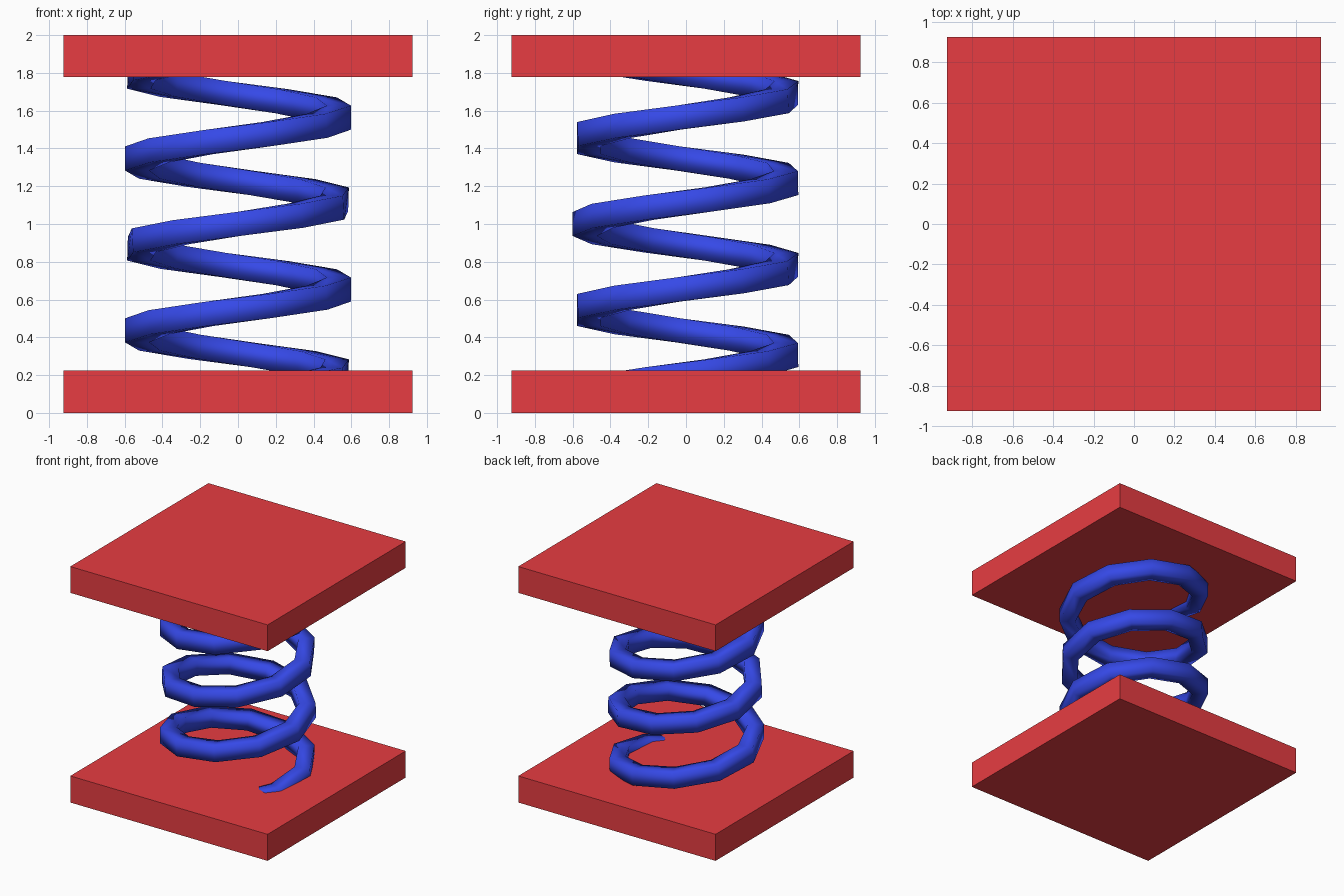
import bpy, bmesh
from math import sin, cos, pi, atan2
from mathutils import Vector

if "Cube" in bpy.data.objects:
    bpy.data.objects.remove(bpy.data.objects["Cube"])


def material(name, color):
    m = bpy.data.materials.new(name)
    m.diffuse_color = color
    m.use_nodes = True
    m.node_tree.nodes["Principled BSDF"].inputs["Base Color"].default_value = m.diffuse_color
    return m


red = material("plate_red", (0.8, 0.046, 0.054, 1))
blue = material("spring_blue", (0.036, 0.066, 0.8, 1))


def plate(name, z0, z1, half=0.925):
    bpy.ops.mesh.primitive_cube_add(size=1, location=(0, 0, (z0 + z1) / 2))
    ob = bpy.context.object
    ob.name = name
    ob.scale = (2 * half, 2 * half, z1 - z0)
    bpy.ops.object.transform_apply(location=False, rotation=False, scale=True)
    ob.data.materials.append(red)


# Flat square plates
plate("bottom_plate", 0, 0.225)
plate("top_plate", 1.777, 2)

# Coil: four-sided section swept along a low-poly helix, ends sunk in the plates
TURNS, STEPS = 4, 42
RADIUS, HALF, PITCH = 0.536, 0.064, 0.455
slope = atan2(PITCH, 2 * pi * RADIUS)
section = [(1, -1), (1, 1), (-1, 1), (-1, -1)]

bm = bmesh.new()
rings = []
for i in range(STEPS + 1):
    a = -pi / 2 + 2 * pi * TURNS * i / STEPS
    out = Vector((cos(a), sin(a), 0))
    side = Vector((-sin(a), cos(a), 0))
    up = Vector((0, 0, cos(slope))) - side * sin(slope)
    centre = out * RADIUS + Vector((0, 0, 1 + PITCH * TURNS * (i / STEPS - 0.5)))
    rings.append([bm.verts.new(centre + out * (u * HALF) + up * (v * HALF))
                  for u, v in section])
for r0, r1 in zip(rings, rings[1:]):
    for k in range(4):
        n = (k + 1) % 4
        bm.faces.new((r0[k], r0[n], r1[n], r1[k]))
bm.faces.new(rings[0])
bm.faces.new(rings[-1])
bmesh.ops.recalc_face_normals(bm, faces=bm.faces[:])
for f in bm.faces:
    f.smooth = True
mesh = bpy.data.meshes.new("coil_spring")
bm.to_mesh(mesh)
bm.free()
mesh.materials.append(blue)
spring = bpy.data.objects.new("coil_spring", mesh)
bpy.context.collection.objects.link(spring)
